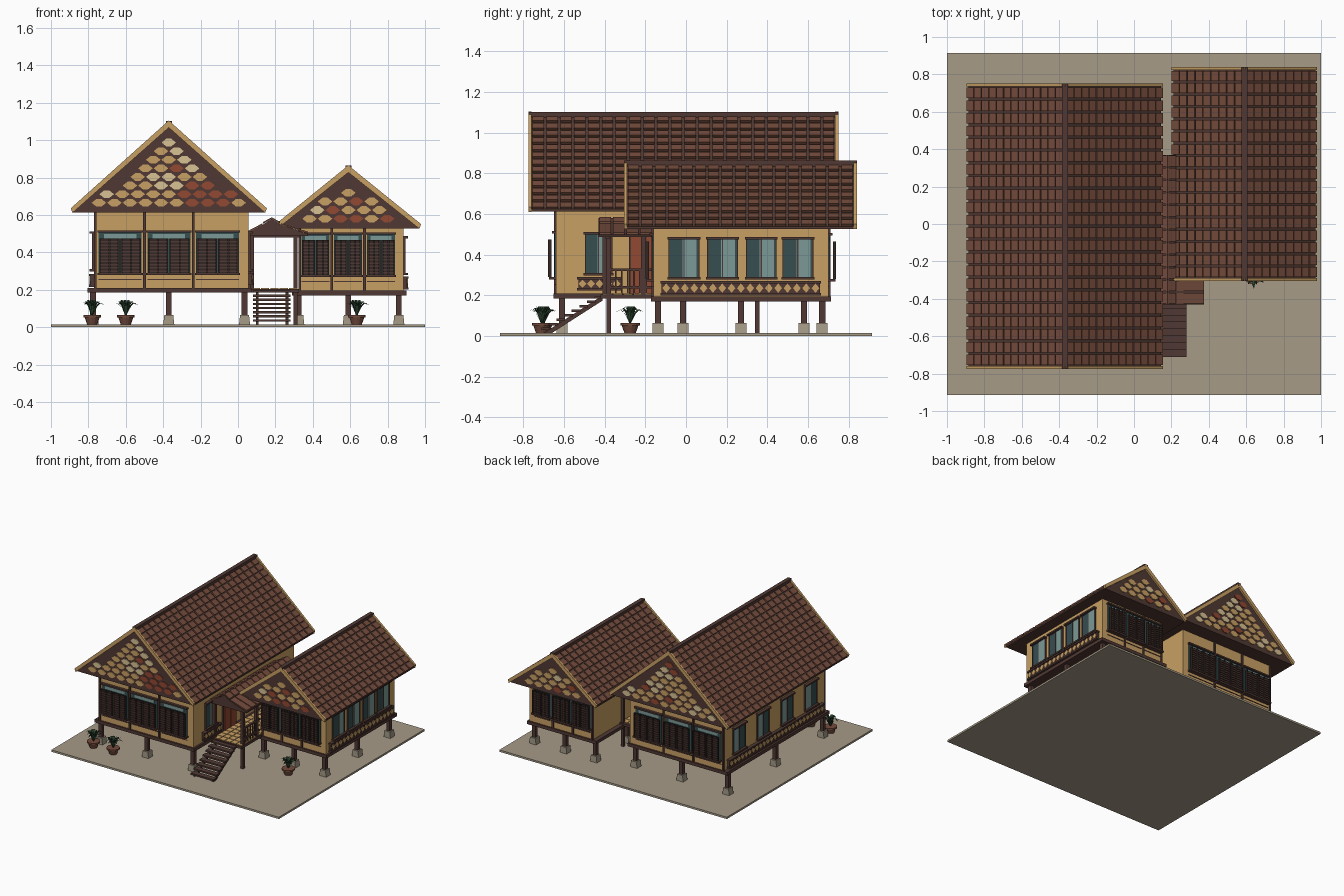
import bpy, bmesh, random
from math import sin, cos, pi
from mathutils import Vector

random.seed(4)
cube = bpy.data.objects.get("Cube")
if cube:
    bpy.data.objects.remove(cube, do_unlink=True)


def material(name, rgb):
    lin = [((c / 255 + 0.055) / 1.055) ** 2.4 for c in rgb] + [1]
    m = bpy.data.materials.new(name)
    m.use_nodes = True
    m.diffuse_color = lin
    m.node_tree.nodes["Principled BSDF"].inputs["Base Color"].default_value = lin
    return m


STONE = material("stone", (166, 155, 135))
GOLD = material("ochre", (201, 160, 100))
WOOD = material("dark wood", (80, 57, 51))
TILE = material("roof tile", (117, 76, 61))
CREAM = material("cream", (216, 194, 148))
RED = material("brick red", (146, 72, 50))
GLASS = material("dark glass", (54, 77, 80))
PANE = material("pale glass", (124, 154, 150))
LEAF = material("leaf green", (46, 72, 49))
SHUTTER = material("shutter brown", (50, 38, 34))


# Frames turn (along, outward, up) into model space for each facing
def front(p): return lambda u, d, z: (u, p - d, z)
def back(p): return lambda u, d, z: (u, p + d, z)
def right_side(p): return lambda u, d, z: (p + d, u, z)
def left_side(p): return lambda u, d, z: (p - d, u, z)


class Part:
    def __init__(self, name):
        self.name, self.bm, self.mats = name, bmesh.new(), []

    def slot(self, mat):
        if mat not in self.mats:
            self.mats.append(mat)
        return self.mats.index(mat)

    def solid(self, frame, profile, d0, d1, mat):
        n, i = len(profile), self.slot(mat)
        a, b = [[self.bm.verts.new(frame(u, d, z)) for u, z in profile] for d in (d0, d1)]
        faces = [a[::-1], b] + [[a[k], a[(k + 1) % n], b[(k + 1) % n], b[k]] for k in range(n)]
        for f in faces:
            self.bm.faces.new(f).material_index = i

    def panel(self, frame, u0, u1, z0, z1, d0, d1, mat):
        self.solid(frame, [(u0, z0), (u1, z0), (u1, z1), (u0, z1)], d0, d1, mat)

    def box(self, x0, x1, y0, y1, z0, z1, mat):
        self.panel(back(0), x0, x1, z0, z1, y0, y1, mat)

    def finish(self):
        bmesh.ops.recalc_face_normals(self.bm, faces=self.bm.faces)
        me = bpy.data.meshes.new(self.name)
        self.bm.to_mesh(me)
        self.bm.free()
        for m in self.mats:
            me.materials.append(m)
        ob = bpy.data.objects.new(self.name, me)
        bpy.context.collection.objects.link(ob)
        return ob


def shuttered_window(p, f, u, w, z0, z1):
    p.panel(f, u - w, u + w, z0, z1, -0.01, 0.006, GLASS)
    p.panel(f, u - w * .75, u + w * .75, z1 - .03, z1 - .008, .004, .008, PANE)
    p.panel(f, u - w - .006, u + w + .006, z1, z1 + .012, -.01, .02, WOOD)
    p.panel(f, u - w - .006, u + w + .006, z0 - .012, z0, -.01, .035, WOOD)
    for s in (-1, 1):
        a, b = sorted((u + s * .003, u + s * w * .97))
        top = z1 - .03
        p.panel(f, a, b, z0, top, .022, .029, SHUTTER)
        for e in (a, b - .01, (a + b) / 2 - .004):
            p.panel(f, e, e + .01, z0, top, .022, .038, SHUTTER)
        for k in range(10):
            z = z0 + .006 + k * (top - z0 - .012) / 10
            p.panel(f, a, b, z, z + .008, .029, .035, WOOD)
    # Sunk panel lines under the window
    p.panel(f, u - w, u + w, z0 - .038, z0 - .033, -.01, .004, WOOD)


def glazed_window(p, f, u, w, z0, z1):
    p.panel(f, u - w, u + w, z0, z1, -.01, .006, GLASS)
    p.panel(f, u - w * .1, u + w * .85, z0, z1, .004, .008, PANE)
    for k in (-1, 0, 1):
        p.panel(f, u + k * w - .003, u + k * w + .003, z0, z1, 0, .011, WOOD)
    for z in (z0 - .012, z1):
        p.panel(f, u - w - .008, u + w + .008, z, z + .012, -.01, .025, WOOD)


def diamond_rail(p, f, u0, u1, z0, z1):
    p.panel(f, u0, u1, z0, z1, 0, .018, WOOD)
    p.panel(f, u0 - .005, u1 + .005, z1 - .012, z1, 0, .026, WOOD)
    p.panel(f, u0 - .005, u1 + .005, z0, z0 + .012, 0, .026, WOOD)
    n = round((u1 - u0) / .045)
    h, zc = (z1 - z0) * .32, (z0 + z1) / 2
    for k in range(n):
        u = u0 + (k + .5) * (u1 - u0) / n
        p.solid(f, [(u - .019, zc), (u, zc - h), (u + .019, zc), (u, zc + h)], .017, .023, GOLD)


def gable_roof(name, cx, hw, y0, y1, ze, zr, courses):
    # Solid dark core with the flat soffit
    p = Part(name + "_roof")
    run = back(0)
    core = [(cx - hw, ze - .012), (cx + hw, ze - .012), (cx + hw, ze), (cx, zr), (cx - hw, ze)]
    p.solid(run, core, y0 + .015, y1 - .015, WOOD)
    # Overlapping tiles
    cols = round((y1 - y0 - .03) / .067)
    step = (y1 - y0 - .03) / cols
    for s in (-1, 1):
        eave, ridge = Vector((cx + s * hw, ze)), Vector((cx, zr))
        slope = ridge - eave
        nrm = Vector((s * (zr - ze), hw)).normalized()
        for i in range(courses):
            a = eave + slope * (i / courses)
            b = eave + slope * ((i + .8) / courses)
            prof = [a - nrm * .004, b - nrm * .004, b + nrm * .007, a + nrm * .014]
            for j in range(cols):
                y = y0 + .015 + step * j
                p.solid(run, prof, y + step * .09, y + step * .91, TILE)
        # Barge boards
        for y in (y0, y1 - .016):
            prof = [eave + nrm * .014, ridge + Vector((0, .02)),
                    ridge - Vector((0, .018)), eave - Vector((0, .014))]
            p.solid(run, prof, y, y + .016, GOLD)
    p.box(cx - .016, cx + .016, y0, y1, zr - .01, zr + .018, WOOD)
    p.finish()
    # Coloured scales on both gables
    g = Part(name + "_gable_scales")
    w, h = .083, .046
    for f in (front(y0 + .015), back(y1 - .015)):
        row, z = 0, ze + .04
        while z < zr:
            room = hw * (zr - z) / (zr - ze) - .085
            for k in range(-8, 9):
                u = (k + (.5 if row % 2 == 0 else 0)) * w
                if abs(u) > room:
                    continue
                mat = random.choices((GOLD, CREAM, RED), (5, 3, max(.4, 3 - row * .5)))[0]
                c = cx + u
                hex_ = [(c + s * t * w, z + v * h) for s, t, v in (
                    (-1, .47, 0), (-1, .16, -.45), (1, .16, -.45),
                    (1, .47, 0), (1, .16, .45), (-1, .16, .45))]
                g.solid(f, hex_, -.005, .007, mat)
            row, z = row + 1, z + h
    g.finish()


def house(name, x0, x1, y0, y1, zf, zt, fronts, fw, wz, posts_x, posts_y):
    # Walls with dark corner and middle studs
    p = Part(name + "_walls")
    p.box(x0, x1, y0, y1, zf, zt, GOLD)
    mids = [(a + b) / 2 for a, b in zip(fronts, fronts[1:])]
    for f in (front(y0), back(y1)):
        for u in mids + [x0 + .006]:
            p.panel(f, u - .007, u + .007, zf, zt, -.01, .01, WOOD)
    p.finish()
    w = Part(name + "_windows")
    for f in (front(y0), back(y1)):
        for u in fronts:
            shuttered_window(w, f, u, fw, *wz)
    w.finish()
    # Floor frame on posts with stone footings
    b = Part(name + "_floor")
    b.box(x0 - .035, x1 + .015, y0 - .012, y1 + .012, zf - .025, zf, WOOD)
    b.finish()
    s = Part(name + "_stilts")
    for x in posts_x:
        for y in posts_y:
            s.box(x - .015, x + .015, y - .015, y + .015, .03, zf - .01, WOOD)
            s.solid(back(y), [(x - .03, .01), (x + .03, .01), (x + .024, .065), (x - .024, .065)],
                    -.027, .027, STONE)
    s.finish()


ground = Part("ground_slab")
ground.box(-1, 1, -.915, .915, 0, .015, STONE)
ground.finish()

house("main_house", -.77, .056, -.64, .62, .21, .62, (-.63, -.37, -.11), .115, (.29, .505),
      (-.775, -.37, .035), (-.61, -.015, .58))
gable_roof("main_house", -.37, .515, -.775, .75, .625, 1.085, 13)
house("side_house", .325, .885, -.16, .7, .195, .53, (.415, .588, .765), .075, (.28, .495),
      (.325, .59, .86), (-.137, .27, .67))
gable_roof("side_house", .59, .38, -.305, .84, .54, .845, 9)

# Long side windows and their diamond rails
sides = Part("side_windows")
for y in (-.01, .18, .37, .55):
    glazed_window(sides, right_side(.885), y, .073, .29, .475)
diamond_rail(sides, right_side(.885), -.12, .66, .2, .272)
for y in (-.46, -.16, .14, .44):
    glazed_window(sides, left_side(-.77), y, .073, .31, .5)
diamond_rail(sides, left_side(-.77), -.6, .58, .215, .285)
glazed_window(sides, right_side(.056), -.43, .065, .31, .5)
diamond_rail(sides, right_side(.056), -.53, -.32, .225, .29)
sides.finish()

# Entrance door in the main house
door = Part("door")
door.panel(right_side(.056), -.28, -.12, .21, .5, -.01, .012, WOOD)
for a in (-.27, -.195):
    door.panel(right_side(.056), a, a + .068, .21, .49, 0, .018, RED)
door.finish()

# Covered link between the houses, with a tiled floor
link = Part("porch_floor")
link.box(.06, .325, -.42, .37, .185, .205, WOOD)
for i in range(5):
    for j in range(15):
        x, y = .073 + i * .05, -.41 + j * .051
        link.box(x, x + .044, y, y + .045, .2, .209, GOLD)
link.finish()
frame = Part("porch_frame")
for x, y, z in ((.308, -.38, .01), (.075, -.4, .2), (.308, -.21, .2), (.308, .35, .01), (.075, .35, .2)):
    frame.box(x - .011, x + .011, y - .011, y + .011, z, .51, WOOD)
for z in (.235, .32):
    frame.box(.3, .316, -.38, -.17, z, z + .012, WOOD)
for k in range(6):
    y = -.35 + k * .03
    frame.box(.304, .312, y, y + .008, .2, .325, WOOD)
frame.box(.06, .33, -.395, -.375, .48, .5, WOOD)
frame.finish()
cover = Part("porch_roof")
cover.solid(back(0), [(.04, .487), (.375, .487), (.375, .498), (.225, .55), (.18, .58),
                      (.135, .55), (.04, .498)], -.43, .37, WOOD)
for s, edge in ((-1, .045), (1, .375)):
    for a, b in (((edge, .5), (.18 + s * .05, .548)), ((.18 + s * .045, .553), (.18, .58))):
        for j in range(12):
            y = -.43 + j * .8 / 12
            cover.solid(back(0), [a, b, (b[0], b[1] + .007), (a[0], a[1] + .01)], y + .004, y + .062, TILE)
cover.finish()

# Open stair
stair = Part("stair")
for k in range(8):
    y, z = -.71 + k * .037, .03 + k * .022
    stair.box(.08, .28, y, y + .042, z, z + .012, WOOD)
for x in (.095, .255):
    stair.solid(right_side(x), [(-.7, .015), (-.66, .015), (-.41, .175), (-.41, .2)], 0, .014, WOOD)
stair.finish()

# Potted plants: turned pot and a fan of bent blades
for n, (x, y) in enumerate(((-.78, -.7), (-.6, -.71), (.635, -.275))):
    pot = Part("pot_%d" % (n + 1))
    for r0, r1, z0, z1 in ((.028, .042, .015, .055), (.048, .048, .052, .064)):
        for mat in (TILE,):
            ring = bmesh.ops.create_cone(pot.bm, cap_ends=True, segments=14, radius1=r0, radius2=r1, depth=z1 - z0)
            bmesh.ops.translate(pot.bm, verts=ring["verts"], vec=(x, y, (z0 + z1) / 2))
            pot.slot(mat)
    pot.finish()
    plant = Part("plant_%d" % (n + 1))
    for k in range(18):
        a, reach = k * 2.4, .03 + .03 * (k % 3) / 2
        out, side = Vector((cos(a), sin(a), 0)), Vector((-sin(a), cos(a), 0))
        base, top = Vector((x, y, .06)), .1 - reach * .5
        path = [(0, 0, .004), (.45, .75, .009), (.8, 1, .007), (1.15, .85, .001)]
        rows = [[plant.bm.verts.new(base + out * reach * r + side * w * s + Vector((0, 0, top * h)))
                 for s in (-1, 1)] for r, h, w in path]
        for q, t in zip(rows, rows[1:]):
            plant.bm.faces.new((q[0], q[1], t[1], t[0])).material_index = plant.slot(LEAF)
    plant.finish()
